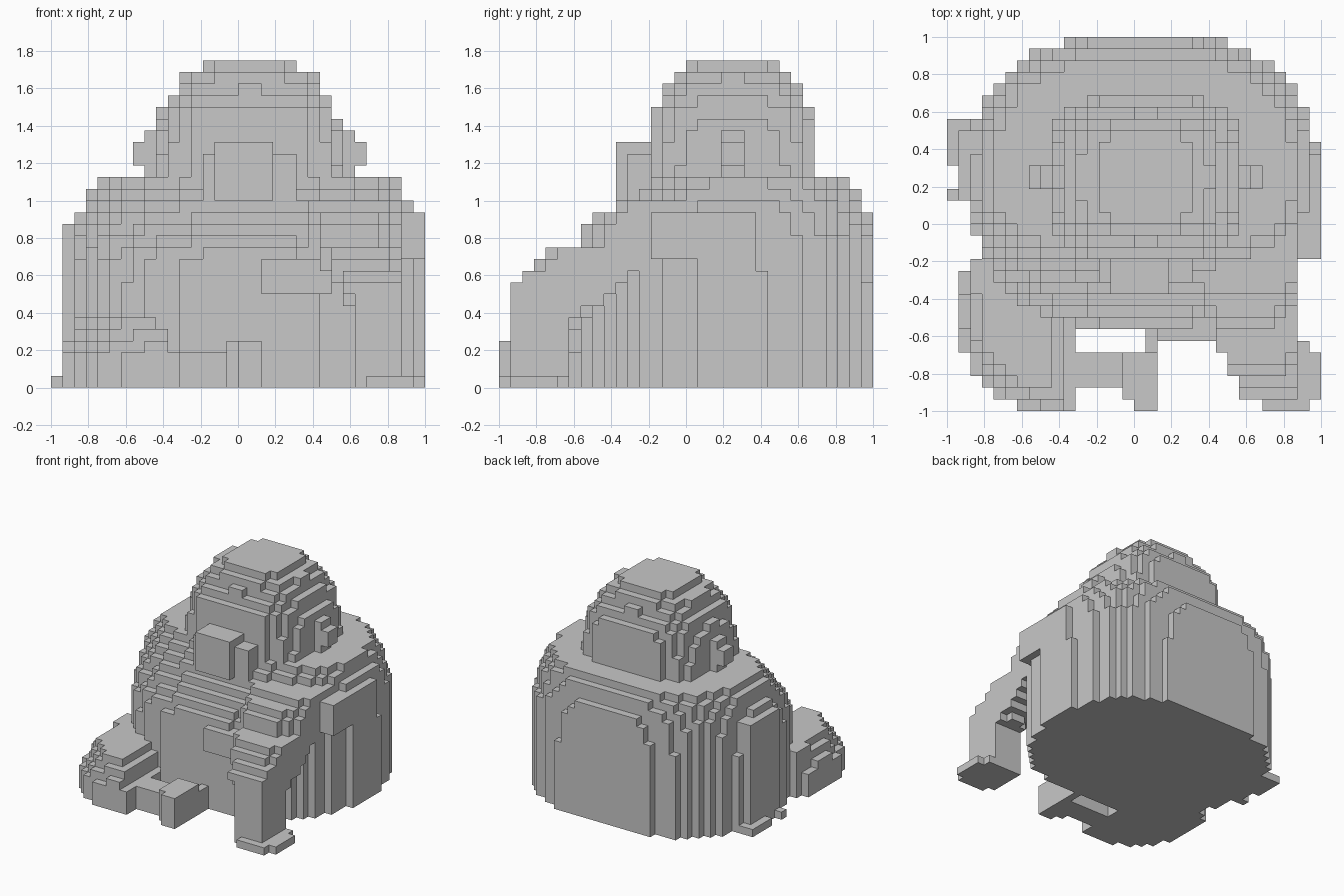
import bpy
import bmesh
from mathutils import Vector

cube = bpy.data.objects.get("Cube")
if cube:
    bpy.data.objects.remove(cube)

SIZE = 1 / 16  # block size
GRID = [(i, j, k) for i in range(32) for j in range(32) for k in range(28)]

grey = (0.58, 0.58, 0.58, 1)
material = bpy.data.materials.new("grey")
material.use_nodes = True
material.diffuse_color = grey
material.node_tree.nodes["Principled BSDF"].inputs["Base Color"].default_value = grey

parts = {}
solid = set()


def add(name, inside):
    """Claim the free blocks whose centres lie inside a shape."""
    half = Vector((0.5, 0.5, 0.5))
    offset = Vector((16, 16, 0))
    cells = {c for c in GRID
             if c not in solid and inside((Vector(c) + half - offset) * SIZE)}
    parts.setdefault(name, set()).update(cells)
    solid.update(cells)


def box(left, right, front, back, bottom, top):
    return lambda p: left < p.x < right and front < p.y < back and bottom < p.z < top


def oval(p, x, y, width, depth, squareness):
    """True inside a squarish oval slice with the given half sizes."""
    return abs((p.x - x) / width) ** squareness + abs((p.y - y) / depth) ** squareness < 1


def dome(height, top, power):
    """Shrinking factor of a dome that closes at the top."""
    return max(0.01, 1 - abs(height / top) ** power) ** (1 / power)


def head(p):
    width = 0.53 * dome(p.z - 1.1, 0.7, 2.2)
    depth = min(0.45, 1.62 - 0.8 * p.z)
    return p.z > 1.06 and oval(p, 0.06, 0.25, width, depth, 2.8)


def torso(p):
    # Chest slopes back above the belly; the back stays full
    rise = dome(p.z, 1.2, 6)
    if p.z > 1.13:
        return False
    if p.y > 0.22:
        return oval(p, 0.05, 0.22, 0.93 * rise, 0.79 * rise, 2.6)
    return oval(p, 0.05, 0.22, 0.93 * rise, min(0.8, 1.45 - 0.95 * p.z), 2.3)


def forearm(p):
    # Upright below, leaning back into the shoulder above
    front = -0.95 + max(0, p.z - 0.53)
    back = -0.6 + 1.4 * max(0, p.z - 0.35)
    left = 0.61 - 0.6 * max(0, p.z - 0.4)
    right = 0.89
    return p.z < 0.75 and oval(p, (left + right) / 2, (front + back) / 2,
                               (right - left) / 2, (back - front) / 2, 3.5)


def upper_arm(p):
    depth = min(0.38, 1.9 - 1.75 * p.z)
    return 0.69 < p.z < 1 and oval(p, 0.6, -0.2, 0.28, depth, 2.4)


def foot(p):
    inset = 0.6 * max(0, p.z - 0.15)
    inner = -0.31 - inset
    return p.z < 0.38 and p.x < inner and oval(
        p, -0.44, -0.48, 0.52 - inset, 0.54 - inset, 1.8)


# Head with muzzle, brow ridges and ears
add("head", head)
add("muzzle", box(-0.13, 0.19, -0.38, -0.1, 1, 1.31))
add("muzzle", box(-0.19, 0.31, -0.31, -0.1, 1, 1.25))
for left in (-0.25, 0.12):
    add("brow", box(left, left + 0.25, -0.19, 0, 1.3, 1.5))
add("ears", box(-0.57, 0.69, 0.18, 0.32, 1.18, 1.32))
add("ears", box(-0.5, 0.63, 0.18, 0.32, 1.12, 1.38))

# Torso and shoulders
add("torso", torso)
add("left_shoulder", box(0.8, 1, -0.18, 0.38, 0.69, 0.94))
add("right_shoulder", box(-0.94, -0.7, 0.12, 0.5, 0.06, 0.88))

# Left arm reaching forward and down to a flat hand
add("left_arm", forearm)
add("left_arm", upper_arm)
add("left_arm", box(0.12, 0.5, -0.62, -0.4, 0.5, 0.69))
add("left_hand", box(0.69, 0.94, -1, -0.62, 0, 0.06))
add("left_hand", box(0.62, 1, -0.94, -0.69, 0, 0.06))

# Right foot lying low, with a block at its tip
add("right_foot", foot)
add("right_foot", box(-0.88, -0.7, -0.4, -0.18, 0, 0.38))
add("right_foot", box(-0.32, 0, -0.87, -0.69, 0, 0.19))
add("right_toe", box(-0.06, 0.12, -0.94, -0.69, 0, 0.25))
add("right_toe", box(0, 0.12, -1, -0.69, 0, 0.25))
add("right_toe", box(0.06, 0.12, -0.7, -0.5, 0, 0.19))

# Flat pad at the right side
add("side_pad", box(-0.94, -0.7, 0.12, 0.56, 0, 0.06))
for front, back in ((0.12, 0.19), (0.31, 0.56)):
    add("side_pad", box(-1, -0.9, front, back, 0, 0.06))

# Mesh every part from its exposed block faces
for name, cells in parts.items():
    bm = bmesh.new()
    corners = {}

    def vert(point):
        key = tuple(point)
        if key not in corners:
            corners[key] = bm.verts.new((Vector(key) - Vector((16, 16, 0))) * SIZE)
        return corners[key]

    for cell in sorted(cells):
        for axis in range(3):
            for side in (0, 1):
                neighbour = list(cell)
                neighbour[axis] += 2 * side - 1
                if tuple(neighbour) in solid:
                    continue
                quad = []
                for along, across in ((0, 0), (1, 0), (1, 1), (0, 1)):
                    point = list(cell)
                    point[axis] += side
                    point[(axis + 1) % 3] += along
                    point[(axis + 2) % 3] += across
                    quad.append(vert(point))
                bm.faces.new(quad if side else quad[::-1])
    bmesh.ops.dissolve_limit(bm, angle_limit=0.01, verts=bm.verts[:], edges=bm.edges[:])
    mesh = bpy.data.meshes.new(name)
    bm.to_mesh(mesh)
    bm.free()
    mesh.materials.append(material)
    bpy.context.collection.objects.link(bpy.data.objects.new(name, mesh))
